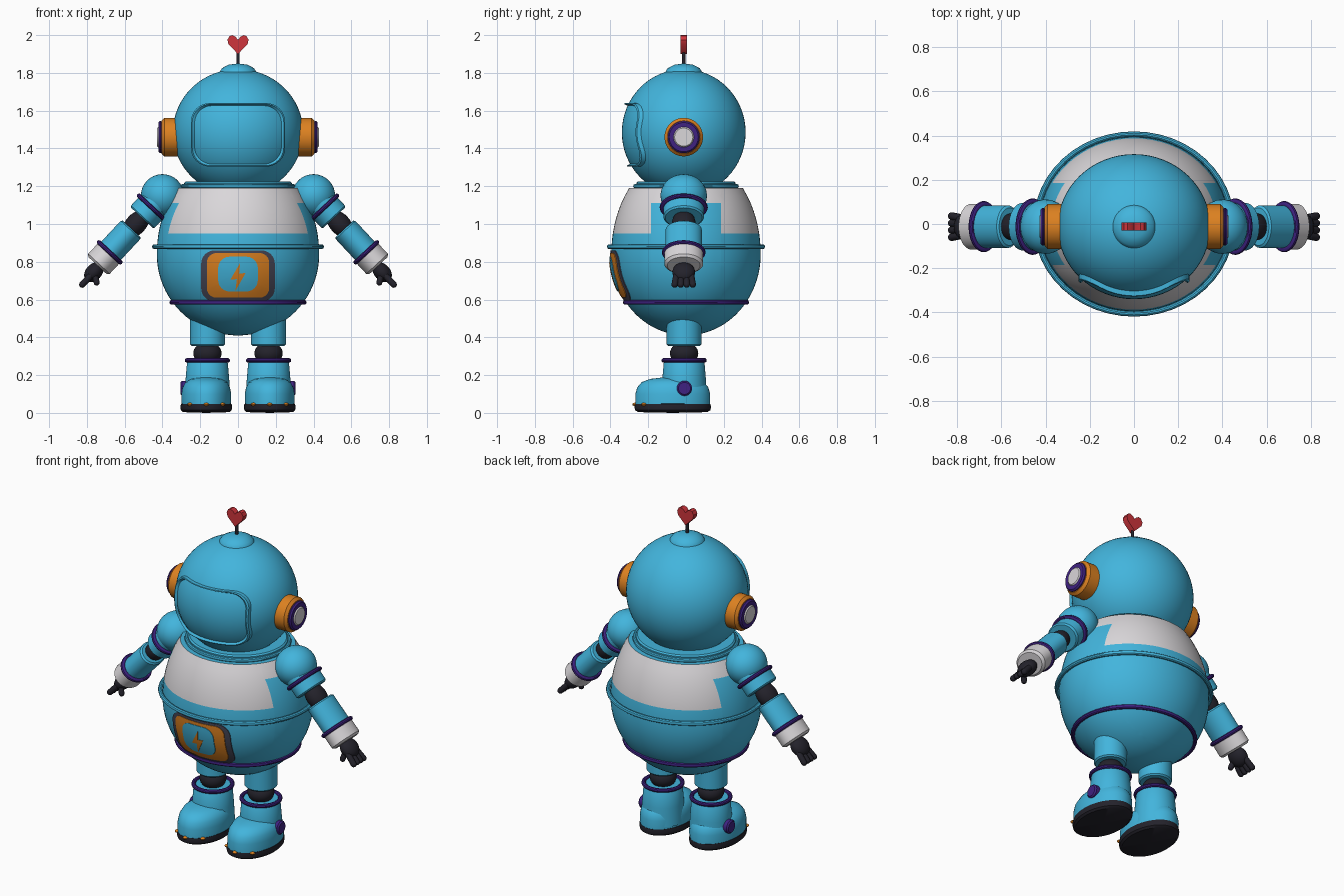
import bpy, bmesh
from math import sin, cos, pi, sqrt, radians
from mathutils import Matrix, Vector

cube = bpy.data.objects.get("Cube")
if cube:
    bpy.data.objects.remove(cube)


def material(name, r, g, b):
    m = bpy.data.materials.new(name)
    m.use_nodes = True
    m.diffuse_color = (r, g, b, 1)
    m.node_tree.nodes["Principled BSDF"].inputs["Base Color"].default_value = (r, g, b, 1)
    return m


CYAN = material("sky blue", .055, .46, .72)
WHITE = material("off white", .70, .68, .70)
ORANGE = material("orange", .72, .22, .015)
PURPLE = material("deep purple", .05, .016, .22)
DARK = material("charcoal", .017, .016, .024)
RED = material("heart red", .62, .035, .045)
GREY = material("slate grey", .06, .06, .09)
parts = []


def finish(name, bm, *mats):
    me = bpy.data.meshes.new(name)
    bm.to_mesh(me)
    bm.free()
    for m in mats:
        me.materials.append(m)
    ob = bpy.data.objects.new(name, me)
    bpy.context.collection.objects.link(ob)
    parts.append(ob)
    return ob


def loft(loops):
    # Skin closed loops of points with quads
    bm = bmesh.new()
    rows = [[bm.verts.new(p) for p in loop] for loop in loops]
    n = len(rows[0])
    for a, b in zip(rows, rows[1:]):
        for i in range(n):
            j = (i + 1) % n
            bm.faces.new((a[i], a[j], b[j], b[i]))
    bmesh.ops.remove_doubles(bm, verts=bm.verts, dist=1e-5)
    return bm


def lathe_mesh(profile, matrix, sx=1, sy=1, segs=48):
    loops = [[matrix @ Vector((r * sx * cos(2 * pi * i / segs), r * sy * sin(2 * pi * i / segs), z))
              for i in range(segs)] for r, z in profile]
    bm = loft(loops)
    bmesh.ops.recalc_face_normals(bm, faces=bm.faces)
    return bm


def lathe(name, profile, mat, matrix, sx=1, sy=1, segs=48):
    return finish(name, lathe_mesh(profile, matrix, sx, sy, segs), mat)


def at(x, y, z=0):
    return Matrix.Translation((x, y, z))


def along(p, d):
    # Local z follows d, local y stays close to world y
    z = Vector(d).normalized()
    x = Vector((0, 1, 0)).cross(z).normalized()
    y = z.cross(x)
    return Matrix.Translation(p) @ Matrix((x, y, z)).transposed().to_4x4()


def dome(r, h, a0=-90, a1=90, z=0, n=16):
    angles = [radians(a0 + (a1 - a0) * i / n) for i in range(n + 1)]
    return [(max(0, r * cos(a)), z + h * sin(a)) for a in angles]


def ring(r, z, t, n=10):
    return [(r + t * cos(2 * pi * i / n), z + t * sin(2 * pi * i / n)) for i in range(n + 1)]


def tube(r, z0, z1, b=.008):
    return [(0, z0), (r - b, z0), (r, z0 + b), (r, z1 - b), (r - b, z1), (0, z1)]


def capsule(name, p, q, r, mat):
    d = Vector(q) - Vector(p)
    lathe(name, dome(r, r, -90, 0, 0, 5) + dome(r, r, 0, 90, d.length, 5), mat, along(p, d), segs=14)


# Curved plates that hug an ellipsoid's front
def rounded_rect(w, h, r):
    pts = []
    for k, (cx, cz) in enumerate(((1, 1), (-1, 1), (-1, -1), (1, -1))):
        for i in range(9):
            a = pi / 2 * (k + i / 8)
            pts.append((cx * (w - r) + r * cos(a), cz * (h - r) + r * sin(a)))
    return pts


def plate(name, outline, cz, surface, loops, mat):
    (oy, oz), (rx, ry, rz) = surface
    dense = []
    for (ax, az), (bx, bz) in zip(outline, outline[1:] + outline[:1]):
        n = max(1, int(sqrt((bx - ax) ** 2 + (bz - az) ** 2) / .03))
        dense += [(ax + (bx - ax) * i / n, az + (bz - az) * i / n) for i in range(n)]
    rows = []
    for s, off in loops:
        rows.append([])
        for x, z in dense:
            px, pz = x * s, cz + z * s
            depth = sqrt(max(0, 1 - (px / rx) ** 2 - ((pz - oz) / rz) ** 2))
            rows[-1].append((px, oy - ry * depth - off, pz))
    return finish(name, loft(rows), mat)


def filled(off):
    return [(1, 0)] + [(s, off) for s in (1, .8, .6, .4, .2, 0)]


# Body: egg with white chest panels, split by blue side panels
low = dome(.43, .43, -90, 0, .84, 20)
high = [(.43 * sqrt(1 - ((z - .84) / .54) ** 2), z)
        for z in (.87, .91, .95, .99, .1 + .93, 1.07, 1.11, 1.15, 1.19)]
bm = lathe_mesh(low + high + [(0, 1.19)], at(0, 0), 1, .92, 64)
for y in (-.185, .185):
    bmesh.ops.bisect_plane(bm, geom=bm.verts[:] + bm.edges[:] + bm.faces[:],
                           plane_co=(0, y, 0), plane_no=(0, 1, 0))
for f in bm.faces:
    c = f.calc_center_median()
    side_panel = abs(c.y) < .185 and c.z < 1.11
    f.material_index = int(.95 < c.z < 1.188 and not side_panel)
finish("body", bm, CYAN, WHITE)
lathe("waist_band", ring(.442, .88, .013), CYAN, at(0, 0), 1, .92)
lathe("hip_band", ring(.35, .585, .013), PURPLE, at(0, 0), 1, .92)
lathe("collar", tube(.285, 1.18, 1.225), CYAN, at(0, 0), 1, .92)
lathe("collar_ring", ring(.292, 1.2, .012), CYAN, at(0, 0), 1, .92)

# Belly screen with a bolt
belly = ((0, .84), (.43, .396, .43))
plate("screen_frame", rounded_rect(.195, .135, .07), .725, belly, filled(.004), GREY)
plate("screen_border", rounded_rect(.165, .118, .05), .728, belly, filled(.007), ORANGE)
plate("screen", rounded_rect(.105, .092, .06), .735, belly, filled(.010), CYAN)
bolt = [(.012, .075), (-.04, -.014), (-.006, -.012), (-.014, -.075), (.04, .02), (.006, .018)]
plate("screen_bolt", bolt, .72, belly, filled(.013), ORANGE)

# Head with raised visor rim
HY = -.012
lathe("head", dome(.345, .335, z=1.485, n=32), CYAN, at(0, HY), 1, .95, 64)
plate("visor_rim", rounded_rect(.25, .168, .1), 1.472, ((HY, 1.485), (.345, .328, .335)),
      [(1, 0), (1, .022), (.97, .022), (.92, .002)], CYAN)
lathe("crown_cap", [(.1, 1.78), (.1, 1.8), (.085, 1.825), (.05, 1.843), (0, 1.85)], CYAN, at(0, HY))
lathe("antenna", tube(.009, 1.82, 1.93, .002), DARK, at(0, HY), segs=12)

# Heart on the antenna
half = [(0, 1.9), (.05, 1.95), (.056, 1.975), (.045, 1.995), (.03, 2), (.012, 1.99), (0, 1.975)]
bm = bmesh.new()
outline = half + [(-x, z) for x, z in half[-2:0:-1]]
face = bm.faces.new([bm.verts.new((x, HY - .018, z)) for x, z in outline])
solid = bmesh.ops.extrude_face_region(bm, geom=[face])["geom"]
bmesh.ops.translate(bm, vec=(0, .036, 0), verts=[v for v in solid if isinstance(v, bmesh.types.BMVert)])
bmesh.ops.recalc_face_normals(bm, faces=bm.faces)
finish("heart", bm, RED)

for s, side in ((-1, "right"), (1, "left")):
    # Ear discs
    ear = along((0, HY, 1.46), (s, 0, 0))
    lathe(side + "_ear", tube(.102, .3, .405, .015), ORANGE, ear)
    lathe(side + "_ear_ring", tube(.085, .4, .422), PURPLE, ear)
    lathe(side + "_ear_cap", tube(.056, .4, .428), WHITE, ear)

    # Arm, wider front to back
    d = Vector((s * .68, 0, -.73))
    arm = along((s * .4, HY, 1.15), d)
    lathe(side + "_shoulder", dome(.114, .114), CYAN, arm, 1, 1.08)
    lathe(side + "_upper_arm", tube(.086, 0, .16), CYAN, arm, 1, 1.25)
    lathe(side + "_upper_arm_band", ring(.09, .085, .012), PURPLE, arm, 1, 1.25)
    lathe(side + "_elbow", dome(.055, .085, z=.205), DARK, arm, 1, 1.15)
    lathe(side + "_forearm", tube(.071, .24, .41), CYAN, arm, 1, 1.35)
    lathe(side + "_wrist_band", ring(.077, .41, .012), PURPLE, arm, 1, 1.3)
    lathe(side + "_cuff", tube(.078, .41, .505, .012), WHITE, arm, 1, 1.32)

    # Hand
    palm = Vector((s * .763, HY, .745))
    lathe(side + "_palm", dome(.043, .06), DARK, along(palm, d), 1, 1.4, 24)
    for k, y in enumerate((-.048, -.016, .016, .048)):
        root = palm + Vector((0, y * .8, 0)) + d * .02
        capsule(f"{side}_finger_{k + 1}", root, palm + Vector((0, y, 0)) + d * .09, .017, DARK)
    capsule(side + "_thumb", palm + Vector((0, -.03, 0)), (s * .748, HY - .045, .69), .016, DARK)

    # Leg
    leg = at(s * .162, -.01)
    lathe(side + "_thigh", tube(.092, .355, .56), CYAN, leg)
    lathe(side + "_knee", dome(.075, .06, z=.315), DARK, leg)
    lathe(side + "_shin", [(.122, .06), (.116, .17), (.108, .265), (.1, .278), (0, .278)], CYAN, leg)
    lathe(side + "_shin_band", ring(.108, .278, .012), PURPLE, leg)

    # Shoe
    shoe = at(s * .168, -.07)
    upper = [(0, .03), (1, .04), (1, .1), (.95, .135), (.83, .163), (.6, .18), (.3, .187), (0, .19)]
    sole = [(0, 0), (.9, .004), (.98, .014), (1, .03), (.98, .048), (.9, .05), (0, .05)]
    lathe(side + "_shoe", upper, CYAN, shoe, .132, .198)
    lathe(side + "_sole", sole, DARK, shoe, .137, .203)
    lathe(side + "_ankle_button", tube(.04, .25, .304), PURPLE, along((0, -.008, .13), (s, 0, 0)), segs=24)
    for k, a in enumerate((-40, 0, 40)):
        stud = (s * .168 + .134 * sin(radians(a)), -.07 - .2 * cos(radians(a)), .045)
        lathe(f"{side}_toe_stud_{k + 1}", dome(.014, .009, n=6), ORANGE, at(*stud), segs=12)

# Smooth shading with crisp edges
bpy.ops.object.select_all(action='DESELECT')
for ob in parts:
    ob.select_set(True)
bpy.context.view_layer.objects.active = parts[0]
bpy.ops.object.shade_smooth_by_angle(angle=radians(35))
